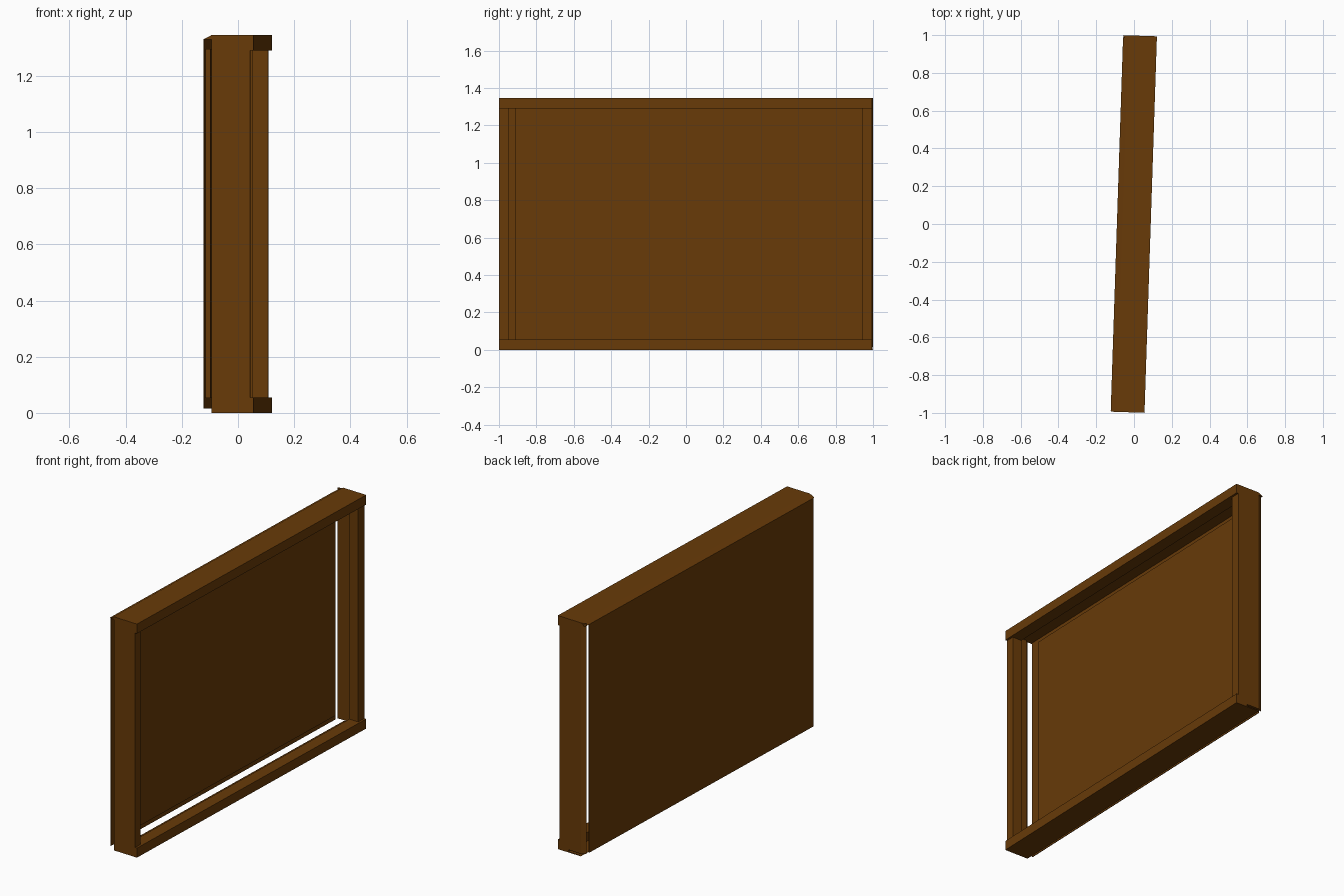
import bpy, bmesh
from mathutils import Matrix

cube = bpy.data.objects.get("Cube")
if cube:
    bpy.data.objects.remove(cube, do_unlink=True)

wood = bpy.data.materials.new("brown_wood")
wood.use_nodes = True
colour = (0.14, 0.043, 0.0025, 1)
wood.diffuse_color = colour
wood.node_tree.nodes["Principled BSDF"].inputs["Base Color"].default_value = colour

FRONT = 0.0885         # local x of the open face
HALF = 0.997           # half length of the frame
TOP = 1.345
LIP = 0.07             # depth of the thick front lip
TURN = Matrix.Rotation(-0.033, 4, "Z")


def prism(name, profile, axis, start, end):
    """Extrude a (depth, offset) profile along y or z, depth measured from the open face."""
    bm = bmesh.new()

    def place(depth, offset, t):
        x = FRONT - depth
        return (x, t, offset) if axis == "y" else (x, offset, t)

    face = bm.faces.new([bm.verts.new(place(d, o, start)) for d, o in profile])
    ext = bmesh.ops.extrude_face_region(bm, geom=[face])
    shift = (0, end - start, 0) if axis == "y" else (0, 0, end - start)
    moved = [g for g in ext["geom"] if isinstance(g, bmesh.types.BMVert)]
    bmesh.ops.translate(bm, verts=moved, vec=shift)
    bmesh.ops.recalc_face_normals(bm, faces=bm.faces)
    bm.transform(TURN)
    mesh = bpy.data.meshes.new(name)
    bm.to_mesh(mesh)
    bm.free()
    mesh.materials.append(wood)
    obj = bpy.data.objects.new(name, mesh)
    bpy.context.collection.objects.link(obj)


# Rebated rails: a thick lip in front and a thin wall running back to the sheet
prism("bottom_rail", [(0, 0), (0, 0.055), (LIP, 0.055), (LIP, 0.005), (0.14, 0.005), (0.15, 0)],
      "y", -HALF, HALF)
prism("top_rail", [(0, TOP), (0, 1.29), (LIP, 1.29), (LIP, 1.33), (0.178, 1.33), (0.15, TOP)],
      "y", -HALF, HALF)

# Rebated posts, set slightly behind the face of the rails
prism("front_post", [(0.012, -HALF), (0.012, -0.948), (LIP, -0.948), (LIP, -0.985),
                     (0.13, -0.985), (0.15, -HALF)], "z", 0.0, TOP - 0.002)
prism("back_post", [(0.012, HALF), (0.012, 0.943), (LIP, 0.943), (LIP, 0.983),
                    (0.178, 0.983), (0.15, HALF)], "z", 0.015, TOP - 0.002)

# Backing sheet with a raised field facing the opening
prism("backing_sheet", [(0.175, -0.99), (0.179, -0.99), (0.179, 0.962), (0.175, 0.962)],
      "z", 0.016, 1.331)
prism("raised_panel", [(0.156, -0.913), (0.177, -0.913), (0.177, 0.938), (0.156, 0.938)],
      "z", 0.053, 1.295)
